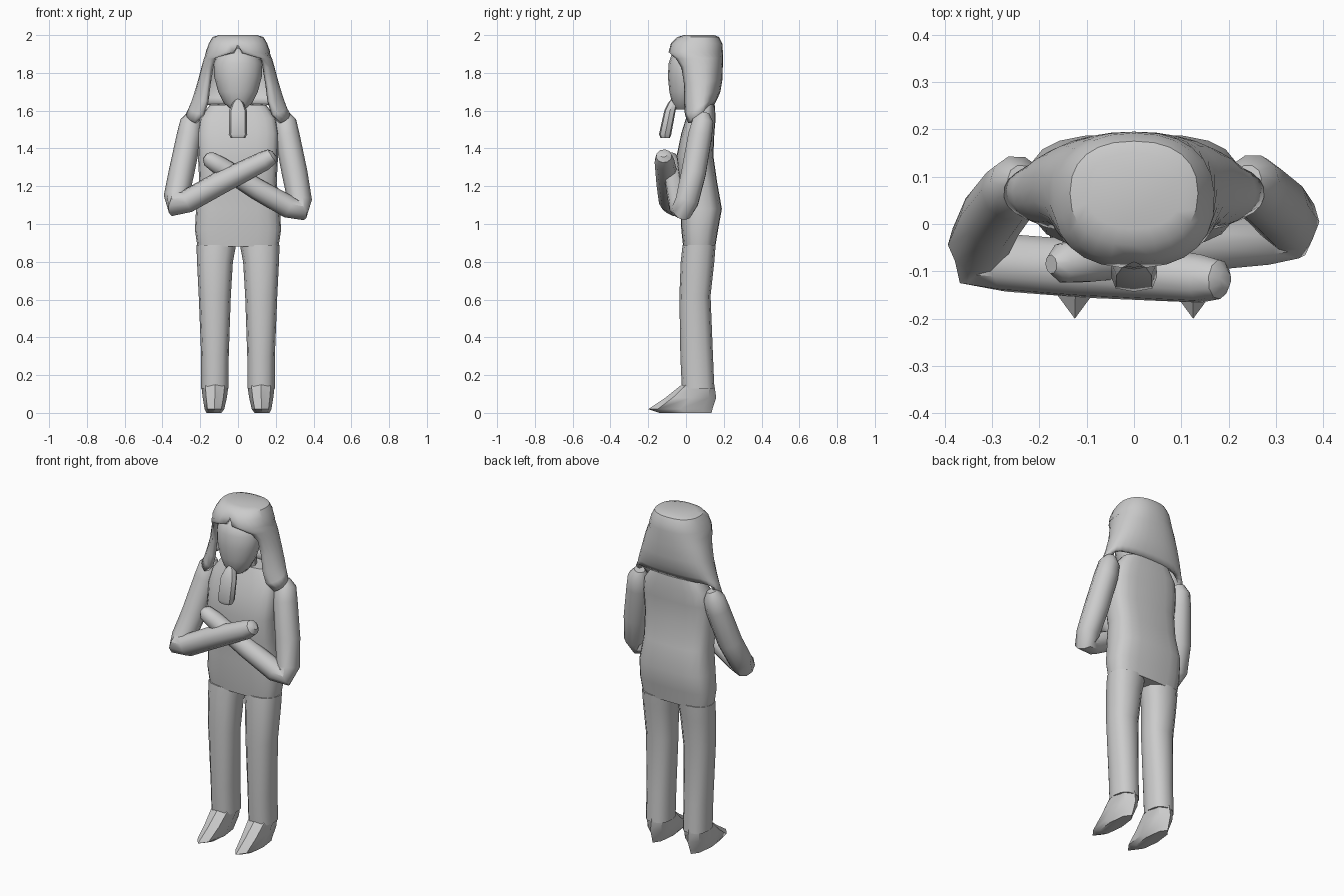
import bpy, bmesh
from math import sin, cos, pi, copysign, radians
from mathutils import Vector


def spow(v, e):
    return copysign(abs(v) ** e, v)


def finish(name, rows, closed=True, cap_start=True, cap_end=True, thickness=0):
    """Skin rows of points into one mesh object."""
    bm = bmesh.new()
    vs = [[bm.verts.new(p) for p in row] for row in rows]
    n = len(rows[0])
    for a, b in zip(vs, vs[1:]):
        for i in range(n if closed else n - 1):
            j = (i + 1) % n
            bm.faces.new((a[i], a[j], b[j], b[i]))
    if cap_start:
        bm.faces.new(vs[0])
    if cap_end:
        bm.faces.new(vs[-1])
    bmesh.ops.remove_doubles(bm, verts=bm.verts, dist=0.0005)
    bmesh.ops.recalc_face_normals(bm, faces=bm.faces)
    me = bpy.data.meshes.new(name)
    bm.to_mesh(me)
    bm.free()
    ob = bpy.data.objects.new(name, me)
    bpy.context.collection.objects.link(ob)
    bpy.ops.object.select_all(action='DESELECT')
    ob.select_set(True)
    bpy.context.view_layer.objects.active = ob
    if thickness:
        mod = ob.modifiers.new("thickness", 'SOLIDIFY')
        mod.thickness = thickness
        mod.offset = -1
    bpy.ops.object.shade_smooth_by_angle(angle=radians(38))
    return ob


def stack(name, rings, n=12, e=1.0):
    """Loft of level rings: (z, centre x, half width, front y, back y)."""
    rows = []
    for z, cx, rx, yf, yb in rings:
        cy, ry = (yf + yb) / 2, (yb - yf) / 2
        rows.append([(cx + rx * spow(cos(t), e), cy + ry * spow(sin(t), e), z)
                     for t in (2 * pi * i / n for i in range(n))])
    return finish(name, rows)


def limb(name, path, n=10):
    """Tube along (point, radius) pairs with mitred rings."""
    pts = [Vector(p) for p, _ in path]
    side = (pts[-1] - pts[0]).cross(pts[len(pts) // 2] - pts[0]).normalized()
    rows = []
    for i, (p, r) in enumerate(path):
        d = (pts[min(i + 1, len(pts) - 1)] - pts[max(i - 1, 0)]).normalized()
        u = (side - d * side.dot(d)).normalized()
        v = d.cross(u)
        rows.append([pts[i] + r * (u * cos(t) + v * sin(t))
                     for t in (2 * pi * k / n for k in range(n))])
    return finish(name, rows)


# Torso
stack("torso", [
    (0.88, 0, 0.215, -0.015, 0.155), (0.97, 0, 0.228, -0.025, 0.17),
    (1.08, 0, 0.222, -0.03, 0.19), (1.22, 0, 0.205, -0.035, 0.165),
    (1.36, 0, 0.212, -0.05, 0.145), (1.48, 0, 0.215, -0.025, 0.15),
    (1.56, 0, 0.20, 0.0, 0.157), (1.63, 0, 0.15, 0.03, 0.152)], n=20, e=0.65)

# Legs and feet
for s, side in ((-1, "left"), (1, "right")):
    stack(side + "_leg", [
        (0.13, s * 0.122, 0.073, -0.022, 0.15), (0.3, s * 0.122, 0.073, -0.03, 0.143),
        (0.62, s * 0.123, 0.085, -0.035, 0.13), (0.8, s * 0.122, 0.095, -0.028, 0.15),
        (0.89, s * 0.115, 0.105, -0.018, 0.157)], n=12, e=0.85)
    stack(side + "_foot", [
        (0.0, s * 0.127, 0.04, -0.14, 0.135), (0.02, s * 0.125, 0.052, -0.2, 0.14),
        (0.08, s * 0.123, 0.064, -0.11, 0.16), (0.15, s * 0.122, 0.073, -0.022, 0.15)], n=8)

# Crossed arms
limb("left_arm", [
    ((-0.237, 0.095, 1.585), 0.03), ((-0.247, 0.088, 1.545), 0.058),
    ((-0.258, 0.07, 1.47), 0.066), ((-0.30, 0.015, 1.27), 0.068),
    ((-0.328, -0.045, 1.14), 0.066), ((-0.33, -0.072, 1.105), 0.066),
    ((-0.27, -0.082, 1.12), 0.062), ((-0.1, -0.095, 1.215), 0.062),
    ((0.14, -0.115, 1.335), 0.052), ((0.18, -0.117, 1.36), 0.042),
    ((0.193, -0.118, 1.37), 0.02)])
limb("right_arm", [
    ((0.24, 0.095, 1.585), 0.03), ((0.25, 0.09, 1.545), 0.058),
    ((0.26, 0.075, 1.47), 0.066), ((0.30, 0.04, 1.27), 0.068),
    ((0.328, 0.005, 1.12), 0.064), ((0.326, -0.02, 1.075), 0.06),
    ((0.27, -0.03, 1.09), 0.06), ((0.1, -0.05, 1.185), 0.056),
    ((-0.1, -0.075, 1.31), 0.05), ((-0.155, -0.083, 1.345), 0.042),
    ((-0.175, -0.085, 1.36), 0.02)])

# Face
stack("head", [
    (1.605, 0, 0.035, -0.05, 0.03), (1.64, 0, 0.075, -0.073, 0.06),
    (1.70, 0, 0.105, -0.088, 0.09), (1.78, 0, 0.126, -0.096, 0.11),
    (1.85, 0, 0.128, -0.092, 0.12), (1.90, 0, 0.105, -0.075, 0.11),
    (1.93, 0, 0.05, -0.04, 0.08)], n=16)

# Neck
stack("neck", [(1.58, 0, 0.07, 0.01, 0.12), (1.70, 0, 0.07, 0.0, 0.12)], n=10)

# False beard
stack("beard", [
    (1.455, 0, 0.038, -0.135, -0.085), (1.475, 0, 0.049, -0.143, -0.078),
    (1.60, 0, 0.047, -0.115, -0.055), (1.64, 0, 0.03, -0.095, -0.045),
    (1.665, 0, 0.008, -0.075, -0.045)], n=8, e=0.7)

# Headcloth: (z at back, half width, front y, back y, opening half angle, front drop)
cloth = [
    (2.0, 0.10, -0.01, 0.15, 0, 0), (1.99, 0.135, -0.045, 0.175, 0, 0),
    (1.955, 0.155, -0.08, 0.192, 0, 0), (1.915, 0.17, -0.093, 0.195, 6, 0.005),
    (1.88, 0.18, -0.085, 0.195, 42, 0.005), (1.84, 0.192, -0.06, 0.195, 47, 0.01),
    (1.76, 0.215, -0.04, 0.192, 45, 0.02), (1.70, 0.238, -0.035, 0.182, 42, 0.05),
    (1.66, 0.257, -0.03, 0.165, 44, 0.08), (1.63, 0.275, -0.02, 0.15, 54, 0.10)]
rows = []
for z, rx, yf, yb, gap, drop in cloth:
    cy, ry = (yf + yb) / 2, (yb - yf) / 2
    row = []
    for i in range(25):
        t = radians(-90 + gap + (360 - 2 * gap) * i / 24)
        f = max(0, min(1, 0.5 - 0.75 * sin(t)))
        row.append((rx * spow(cos(t), 0.85), cy + ry * spow(sin(t), 0.85), z - drop * f))
    rows.append(row)
finish("headcloth", rows, closed=False, cap_end=False, thickness=0.028)
